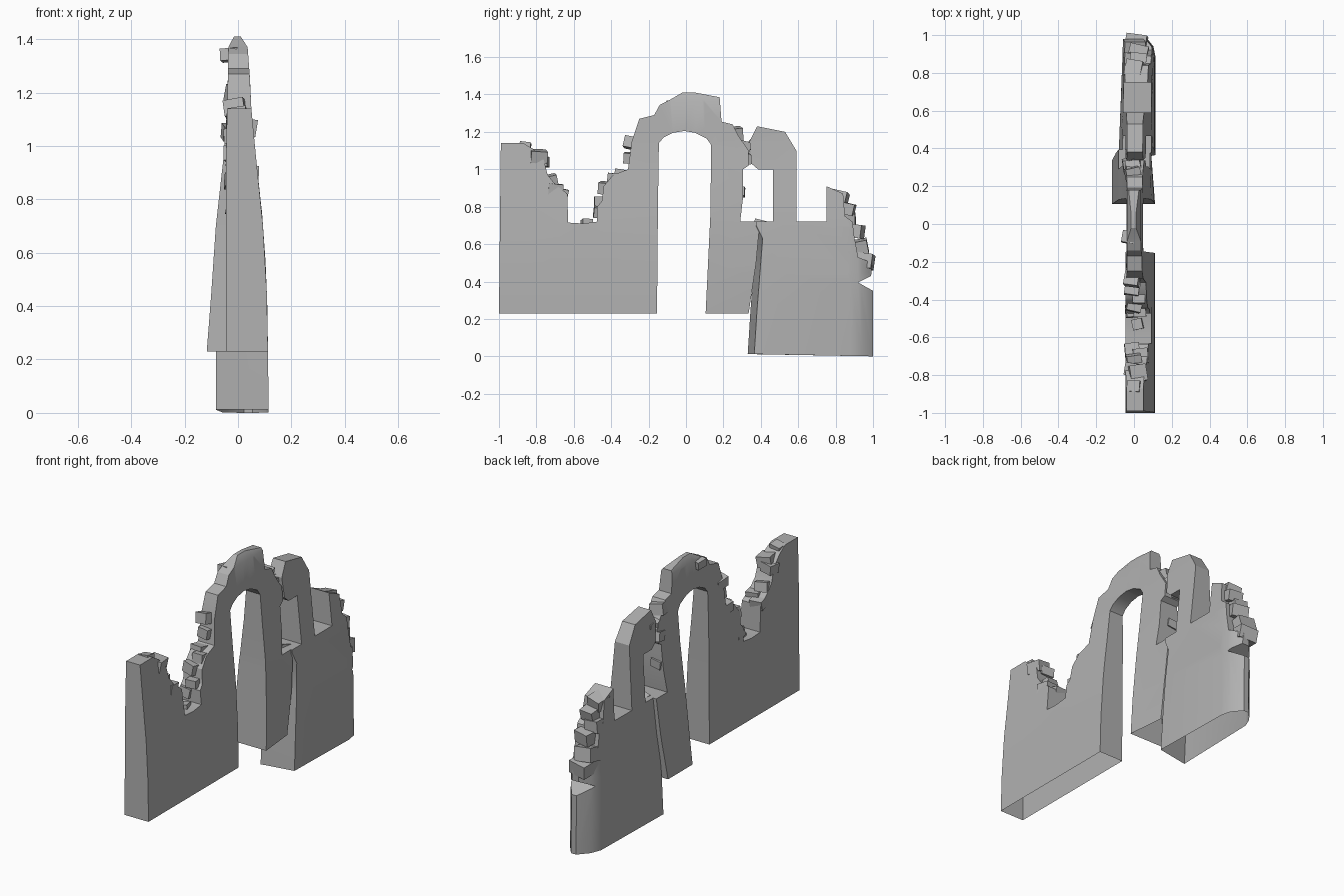
import bpy, bmesh, math, random
from mathutils import Matrix, Euler, Vector

if "Cube" in bpy.data.objects:
    bpy.data.objects.remove(bpy.data.objects["Cube"])

random.seed(4)

stone = bpy.data.materials.new("dark_stone")
stone.diffuse_color = (.44, .44, .44, 1)
stone.use_nodes = True
stone.node_tree.nodes["Principled BSDF"].inputs["Base Color"].default_value = stone.diffuse_color

def lerp_table(t, table):
    """Piecewise linear lookup."""
    if t <= table[0][0]:
        return table[0][1]
    for (a, va), (b, vb) in zip(table, table[1:]):
        if t <= b:
            return va + (vb - va) * (t - a) / (b - a)
    return table[-1][1]

# Wall half widths against height
FRONT = [(0, .115), (.4, .11), (.57, .103), (.75, .09), (.9, .073),
         (1.14, .05), (1.25, .045), (1.37, .036), (1.41, .01)]
PIER_BACK = [(.23, .117), (.45, .1), (.7, .083), (.95, .055), (1.15, .04), (1.37, .036), (1.41, .015)]
BLOCK_BACK = [(0, .083), (.23, .083), (.7, .062), (1.0, .045), (1.23, .036)]
# Rounded right end, inset against y
END_PLUS = [(.88, 0), (.94, .012), (1, .06)]
END_BACK = [(.9, 0), (.95, .03), (1, .08)]

def arch_width(y, z):
    plus, back = lerp_table(z, FRONT), lerp_table(z, PIER_BACK)
    if y < .05:
        back = min(back, .045)
    if y > .1:
        plus -= .03 * min(1, (y - .1) / .23) * max(0, 1 - z)
    return -back, plus

def block_width(y, z):
    plus, back = lerp_table(z, FRONT), lerp_table(z, BLOCK_BACK)
    back -= .025 * max(0, min(1, (y - .35) / .55)) * max(0, 1 - z)
    return -back + lerp_table(y, END_BACK), plus - lerp_table(y, END_PLUS)

def finish(bm, name, angle=30):
    me = bpy.data.meshes.new(name)
    bm.to_mesh(me)
    bm.free()
    me.materials.append(stone)
    ob = bpy.data.objects.new(name, me)
    bpy.context.collection.objects.link(ob)
    bpy.ops.object.select_all(action='DESELECT')
    bpy.context.view_layer.objects.active = ob
    ob.select_set(True)
    bpy.ops.object.shade_smooth_by_angle(angle=math.radians(angle))
    return ob

def wall(name, outline, width, cuts_y, base, skew=0):
    """Extrude a y-z outline, slice it, and taper it by the width function."""
    bm = bmesh.new()
    face = bm.faces.new([bm.verts.new((-.5, y, z)) for y, z in outline])
    ext = bmesh.ops.extrude_face_region(bm, geom=[face], use_keep_orig=True)
    bmesh.ops.translate(bm, vec=(1, 0, 0),
                        verts=[g for g in ext['geom'] if isinstance(g, bmesh.types.BMVert)])
    bmesh.ops.recalc_face_normals(bm, faces=bm.faces)
    bmesh.ops.triangulate(bm, faces=bm.faces)
    planes = [((0, 0, z), (0, 0, 1)) for z in (.45, .7, .95, 1.14, 1.37)]
    planes += [((0, y, 0), (0, 1, 0)) for y in cuts_y]
    for co, no in planes:
        bmesh.ops.bisect_plane(bm, geom=bm.verts[:] + bm.edges[:] + bm.faces[:],
                               dist=1e-5, plane_co=co, plane_no=no)
    bm.normal_update()
    # open underside
    low = [f for f in bm.faces if f.normal.z < -.9 and f.calc_center_median().z < base + .02]
    bmesh.ops.delete(bm, geom=low, context='FACES')
    for v in bm.verts:
        a, b = width(v.co.y, v.co.z)
        if v.co.x > 0 and v.co.y < .43 and v.co.z < .68:
            v.co.y += skew
        v.co.x = a if v.co.x < 0 else b
    bmesh.ops.remove_doubles(bm, verts=bm.verts, dist=1e-5)
    return finish(bm, name)

# Left wall, arch and pier
wall("arch_wall", [
    (-1, .23), (-.155, .23), (-.15, .8), (-.145, 1.14), (-.12, 1.17), (-.07, 1.195), (-.01, 1.205),
    (.05, 1.195), (.11, 1.165), (.135, 1.13), (.13, .75), (.105, .23), (.335, .23), (.375, .5),
    (.395, .72), (.29, .72), (.305, .85), (.305, 1.0), (.335, 1.02), (.335, 1.1), (.28, 1.18),
    (.25, 1.24), (.19, 1.255), (.18, 1.385), (.05, 1.41), (-.02, 1.41), (-.08, 1.375),
    (-.14, 1.345), (-.17, 1.29), (-.25, 1.27), (-.29, 1.15), (-.31, 1.0), (-.39, .97),
    (-.44, .91), (-.45, .83), (-.475, .8), (-.475, .72), (-.55, .71), (-.63, .715), (-.635, .87),
    (-.7, .92), (-.74, .97), (-.76, 1.05), (-.82, 1.11), (-.87, 1.14), (-.99, 1.14)],
    arch_width, (0, .1), .23)

# Right wall with broken tower
wall("tower_wall", [
    (.33, .012), (1, 0), (1, .35), (.92, .395), (.99, .43), (.995, .5), (.92, .53), (.9, .64),
    (.89, .72), (.85, .75), (.84, .87), (.75, .91), (.75, .72), (.59, .72), (.59, 1.1),
    (.53, 1.2), (.38, 1.23), (.34, 1.15), (.35, 1.03), (.385, 1.0), (.465, 1.0), (.465, .72),
    (.375, .72), (.375, .63), (.345, .25)],
    block_width, (.88, .94), 0, skew=.035)

def rubble(name, stones):
    """Loose tilted bricks: x, y, z, size."""
    bm = bmesh.new()
    for x, y, z, s in stones:
        r = random.uniform
        rot = Euler((r(-.25, .25), r(-.2, .2), r(-.25, .25))).to_matrix().to_4x4()
        scale = Matrix.Diagonal(Vector((s * 1.1, s * r(.95, 1.15), s * r(.75, .95), 1)))
        bmesh.ops.create_cube(bm, size=1, matrix=Matrix.Translation((x, y, z)) @ rot @ scale)
    return finish(bm, name)

rubble("left_rubble", [
    (0, -.86, 1.12, .06), (.02, -.79, 1.07, .08), (-.01, -.77, 1.04, .07), (0, -.73, .94, .07),
    (.035, -.7, .89, .07), (-.01, -.67, .87, .07), (.02, -.53, .71, .05)])
rubble("arch_rubble", [
    (-.01, -.46, .77, .06), (.03, -.46, .83, .06), (0, -.43, .9, .07), (.025, -.39, .95, .06),
    (-.01, -.34, .97, .07), (0, -.3, 1.06, .06), (-.01, -.29, 1.14, .07), (-.03, -.07, 1.34, .06),
    (-.005, .26, 1.19, .07), (0, .3, 1.12, .07), (-.02, .31, 1.05, .07), (-.02, .28, .88, .06),
    (.01, .4, .7, .06)])
rubble("tower_rubble", [
    (-.005, .37, 1.13, .06), (0, .82, .85, .08), (.02, .855, .79, .08), (-.01, .86, .73, .08),
    (.02, .9, .67, .09), (0, .925, .58, .1), (.01, .945, .51, .1)])
